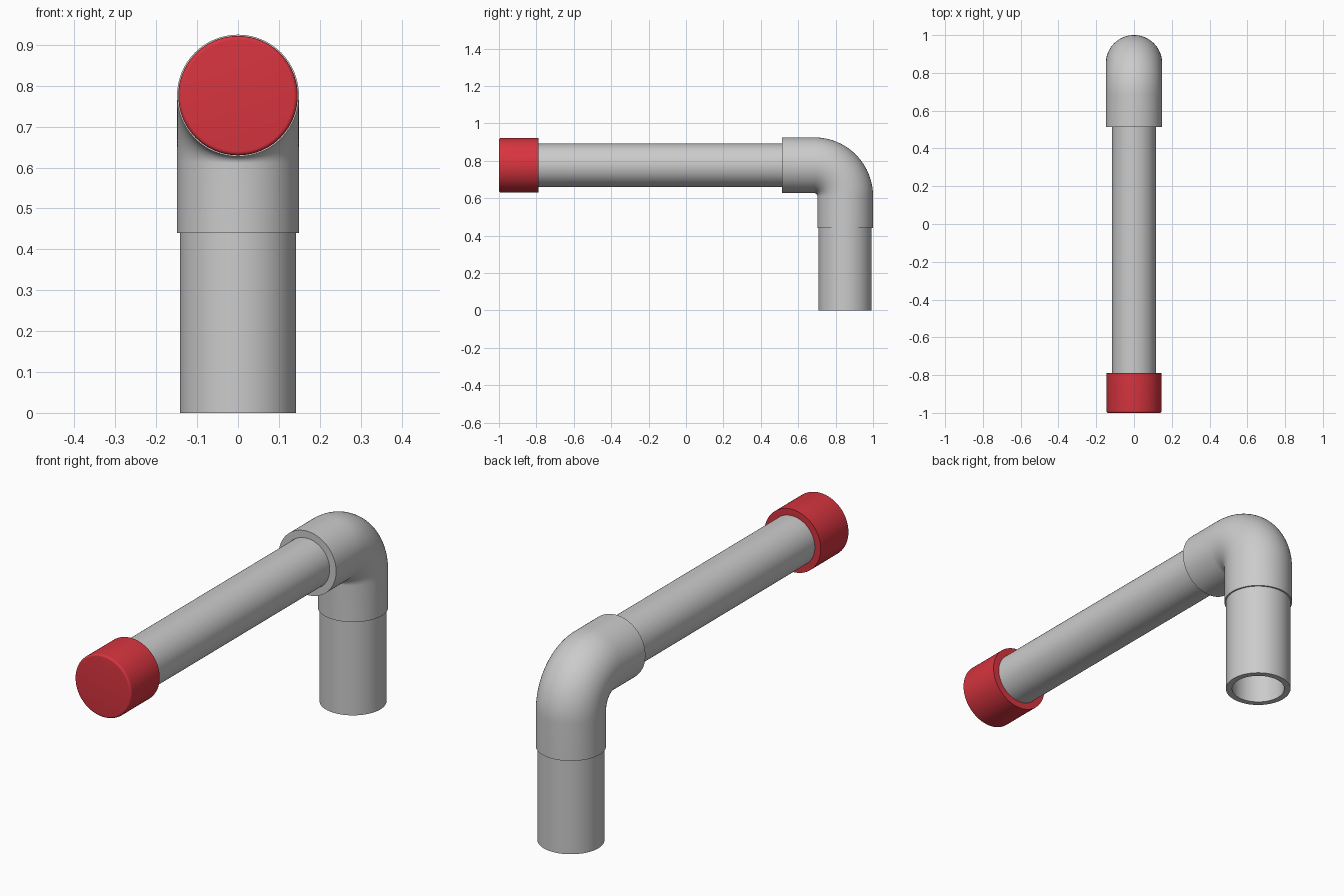
import bpy, bmesh, math

if "Cube" in bpy.data.objects:
    bpy.data.objects.remove(bpy.data.objects["Cube"])

SIDES = 96


def swept(name, rings, closed):
    """Skin rings (y, z, heading in the YZ plane, radius); closed joins last to first."""
    bm = bmesh.new()
    loops = []
    for y, z, a, r in rings:
        loop = []
        for i in range(SIDES):
            t = 2 * math.pi * i / SIDES
            u = r * math.sin(t)
            loop.append(bm.verts.new((r * math.cos(t), y - u * math.sin(a), z + u * math.cos(a))))
        loops.append(loop)
    pairs = list(zip(loops, loops[1:])) + ([(loops[-1], loops[0])] if closed else [])
    for p, q in pairs:
        for i in range(SIDES):
            j = (i + 1) % SIDES
            bm.faces.new((p[i], p[j], q[j], q[i]))
    bmesh.ops.remove_doubles(bm, verts=bm.verts, dist=1e-6)
    bmesh.ops.recalc_face_normals(bm, faces=bm.faces)
    mesh = bpy.data.meshes.new(name)
    bm.to_mesh(mesh)
    bm.free()
    ob = bpy.data.objects.new(name, mesh)
    bpy.context.collection.objects.link(ob)
    bpy.ops.object.select_all(action='DESELECT')
    ob.select_set(True)
    bpy.context.view_layer.objects.active = ob
    bpy.ops.object.shade_smooth_by_angle(angle=math.radians(35))
    return ob


def tube(name, path, outer, inner):
    """Hollow pipe along a path of (y, z, heading)."""
    rings = [(*p, outer) for p in path] + [(*p, inner) for p in reversed(path)]
    return swept(name, rings, True)


AXIS_Z, AXIS_Y, BEND = 0.776, 0.851, 0.165
DOWN = -math.pi / 2

# Elbow fitting: straight socket, quarter bend, straight socket
path = [(0.513, AXIS_Z, 0)]
for k in range(25):
    a = DOWN * k / 24
    path.append((AXIS_Y - BEND - BEND * math.sin(a), AXIS_Z - BEND + BEND * math.cos(a), a))
path.append((AXIS_Y, 0.44, DOWN))
tube("elbow_fitting", path, 0.149, 0.116)

# Upright pipe, open at the bottom
tube("upright_pipe", [(AXIS_Y, 0.46, DOWN), (AXIS_Y, 0, DOWN)], 0.142, 0.115)

# Long horizontal pipe
tube("horizontal_pipe", [(-0.96, AXIS_Z, 0), (0.62, AXIS_Z, 0)], 0.1155, 0.09)

# Red end cap: cup with a rounded front rim
R, F = 0.146, 0.01
profile = [(-1, 0)]
for k in range(7):
    a = math.pi / 2 * k / 6
    profile.append((-1 + F - F * math.cos(a), R - F + F * math.sin(a)))
profile += [(-0.788, R), (-0.788, 0.115), (-0.965, 0.115), (-0.965, 0)]
cap = swept("end_cap", [(y, AXIS_Z, 0, r) for y, r in profile], False)
red = bpy.data.materials.new("red")
red.diffuse_color = (0.68, 0.035, 0.05, 1)
red.use_nodes = True
red.node_tree.nodes["Principled BSDF"].inputs["Base Color"].default_value = red.diffuse_color
cap.data.materials.append(red)
